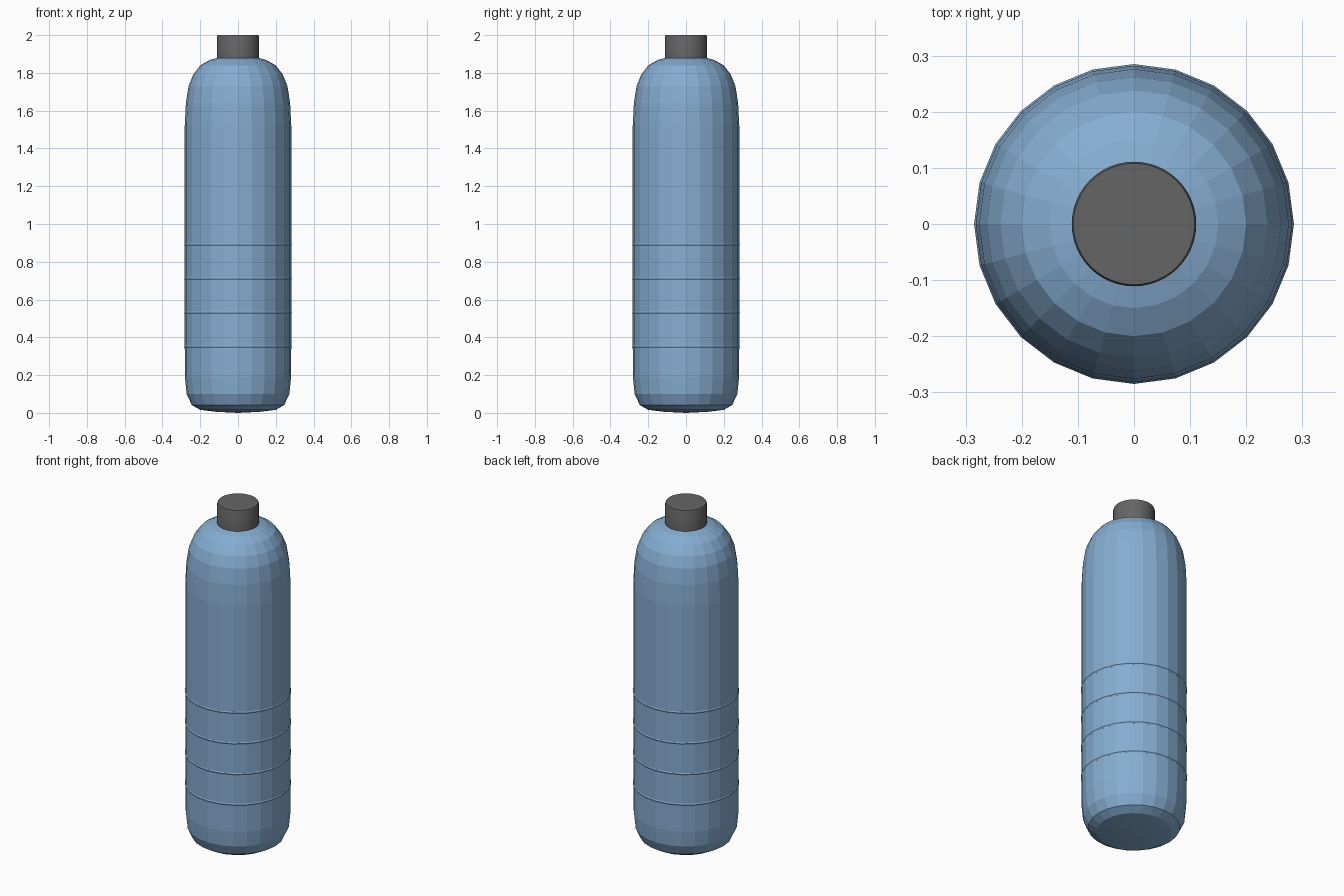
import bpy, bmesh, math

if "Cube" in bpy.data.objects:
    bpy.data.objects.remove(bpy.data.objects["Cube"])

SIDES = 24


def material(name, color):
    m = bpy.data.materials.new(name)
    m.diffuse_color = color
    m.use_nodes = True
    m.node_tree.nodes["Principled BSDF"].inputs["Base Color"].default_value = m.diffuse_color
    return m


def lathe(name, profile, sides, mat=None):
    """Revolve (radius, z) points about z; zero radius closes an end."""
    bm = bmesh.new()
    rings = []
    for r, z in profile:
        if r == 0:
            rings.append([bm.verts.new((0, 0, z))] * sides)
        else:
            rings.append([bm.verts.new((r * math.cos(2 * math.pi * i / sides),
                                        r * math.sin(2 * math.pi * i / sides), z))
                          for i in range(sides)])
    for a, b in zip(rings, rings[1:]):
        for i in range(sides):
            j = (i + 1) % sides
            bm.faces.new(list(dict.fromkeys((a[i], a[j], b[j], b[i]))))
    bmesh.ops.recalc_face_normals(bm, faces=bm.faces)
    me = bpy.data.meshes.new(name)
    bm.to_mesh(me)
    bm.free()
    ob = bpy.data.objects.new(name, me)
    bpy.context.collection.objects.link(ob)
    if mat:
        me.materials.append(mat)
    return ob


blue = material("blue_plastic", (0.24, 0.42, 0.64, 1))
dark = material("dark_cap", (0.13, 0.13, 0.13, 1))

# Body: rounded base, straight wall, domed shoulder
lathe("bottle_body", [
    (0, 0.0), (0.12, 0.006), (0.2, 0.016), (0.245, 0.042), (0.272, 0.1),
    (0.281, 0.19), (0.282, 0.35), (0.282, 1.52), (0.276, 1.64), (0.262, 1.73),
    (0.238, 1.79), (0.2, 1.84), (0.15, 1.868), (0.1, 1.882), (0, 1.885)],
    SIDES, blue)

# Shallow grip ribs round the lower half
for k in range(4):
    bpy.ops.mesh.primitive_torus_add(
        major_segments=SIDES, minor_segments=8, major_radius=0.275,
        minor_radius=0.01, location=(0, 0, 0.35 + 0.18 * k))
    rib = bpy.context.object
    rib.name = f"grip_rib_{k + 1}"
    rib.data.materials.append(blue)

# Screw cap with a small top bevel
cap = lathe("screw_cap", [(0, 1.86), (0.111, 1.86), (0.111, 1.992),
                          (0.108, 2.0), (0, 2.0)], 48, dark)
bpy.ops.object.select_all(action='DESELECT')
cap.select_set(True)
bpy.context.view_layer.objects.active = cap
bpy.ops.object.shade_smooth_by_angle(angle=math.radians(30))
